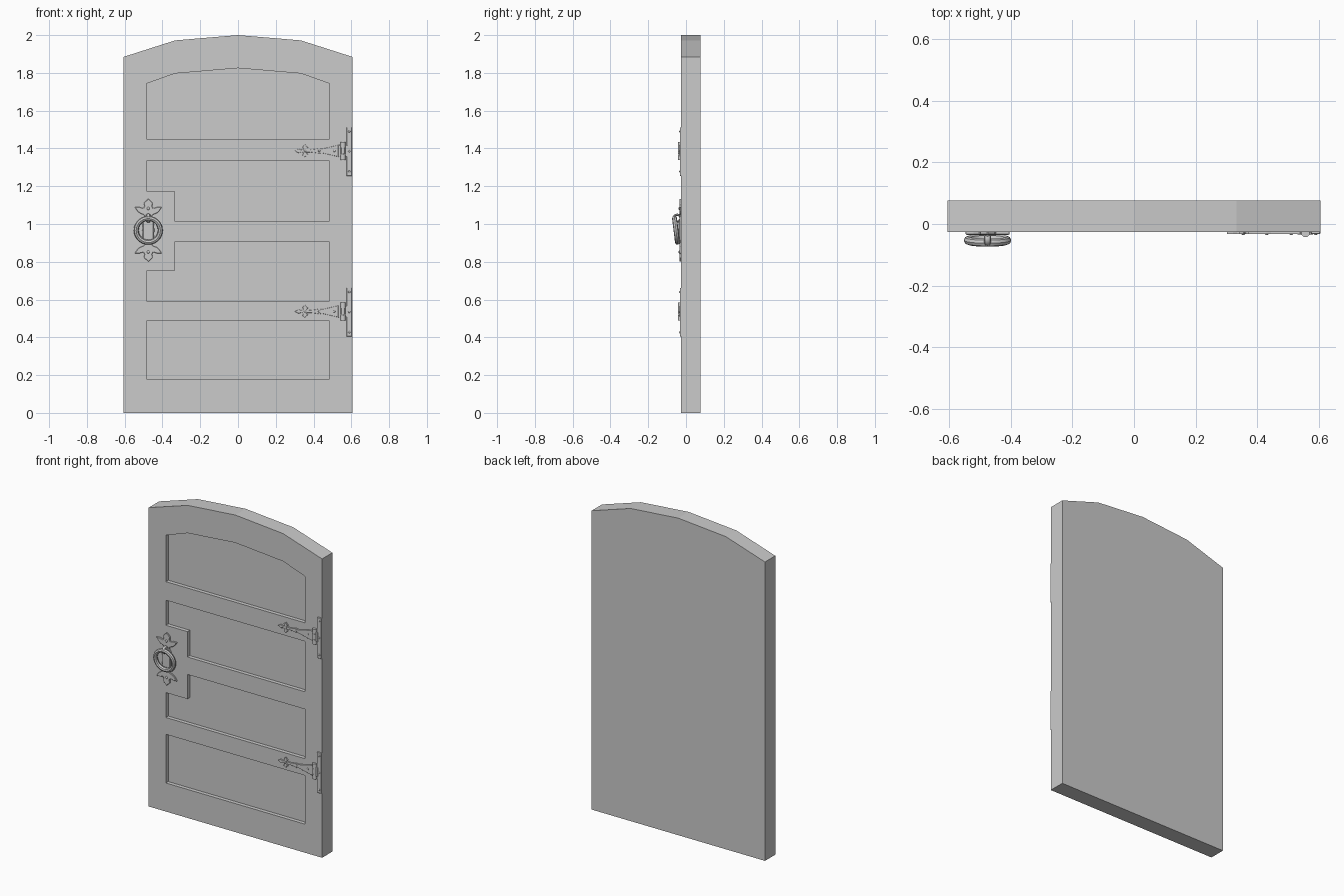
import bpy, bmesh, math

if "Cube" in bpy.data.objects:
    bpy.data.objects.remove(bpy.data.objects["Cube"])

FRONT, BACK = -0.026, 0.077


def prism(name, pts, y0, y1, bevel=0.0):
    """Extrude an (x, z) outline from y0 (front) to y1 (back)."""
    bm = bmesh.new()
    face = bm.faces.new([bm.verts.new((x, y0, z)) for x, z in pts])
    ext = bmesh.ops.extrude_face_region(bm, geom=[face])
    for v in ext["geom"]:
        if isinstance(v, bmesh.types.BMVert):
            v.co.y = y1
    bmesh.ops.recalc_face_normals(bm, faces=bm.faces)
    me = bpy.data.meshes.new(name)
    bm.to_mesh(me)
    bm.free()
    ob = bpy.data.objects.new(name, me)
    bpy.context.collection.objects.link(ob)
    if bevel:
        mod = ob.modifiers.new("edge", 'BEVEL')
        mod.width, mod.segments = bevel, 1
    return ob


def rect(x0, x1, z0, z1):
    return [(x0, z0), (x1, z0), (x1, z1), (x0, z1)]


def rivet(name, x, y, z, r):
    bpy.ops.mesh.primitive_uv_sphere_add(segments=10, ring_count=6, radius=r, location=(x, y, z))
    ob = bpy.context.object
    ob.name = name
    ob.scale.y = 0.7
    bpy.ops.object.shade_smooth()


# Door slab with a five-point arched top
door = prism("door_slab", [(-0.605, 0), (0.605, 0), (0.605, 1.885), (0.333, 1.972), (0, 2.0),
                           (-0.333, 1.972), (-0.605, 1.885)], FRONT, BACK)

# Recessed panels
W, N = 0.485, -0.335
panels = [
    [(-W, 1.45), (W, 1.45), (W, 1.743), (0.333, 1.797), (0, 1.825), (-0.333, 1.797), (-W, 1.743)],
    [(N, 1.015), (W, 1.015), (W, 1.333), (-W, 1.333), (-W, 1.175), (N, 1.175)],
    [(-W, 0.593), (W, 0.593), (W, 0.905), (N, 0.905), (N, 0.75), (-W, 0.75)],
    rect(-W, W, 0.18, 0.487),
]
bpy.context.view_layer.objects.active = door
for outline in panels:
    cutter = prism("panel_cutter", outline, FRONT - 0.05, FRONT + 0.024)
    cutter.hide_render = True
    mod = door.modifiers.new("panel", 'BOOLEAN')
    mod.operation, mod.solver, mod.object = 'DIFFERENCE', 'EXACT', cutter
    bpy.ops.object.modifier_apply(modifier=mod.name)
    bpy.data.objects.remove(cutter)

# Handle back plate: a quarter outline mirrored both ways
HX, HZ = -0.475, 0.967
q = [(0.032, 0), (0.03, 0.05), (0.016, 0.068), (0.024, 0.082), (0.045, 0.09), (0.058, 0.102),
     (0.072, 0.122), (0.045, 0.122), (0.026, 0.116), (0.02, 0.128), (0.024, 0.144), (0.012, 0.155)]
half = [(x, -z) for x, z in reversed(q[1:])] + q
outline = [(0, -0.167)] + half + [(0, 0.167)] + [(-x, z) for x, z in reversed(half)]
prism("handle_plate", [(HX + x, HZ + z) for x, z in outline], FRONT - 0.009, FRONT + 0.002, 0.002)
prism("handle_boss", rect(HX - 0.027, HX + 0.027, HZ - 0.05, HZ + 0.05),
      FRONT - 0.013, FRONT, 0.002)
for s in (-1, 1):
    rivet("handle_rivet", HX, FRONT - 0.009, HZ + s * 0.115, 0.008)

# Ring pull, bottom leaning outward, and the eye that holds it
bpy.ops.mesh.primitive_torus_add(major_segments=28, minor_segments=8, major_radius=0.064,
                                 minor_radius=0.013, location=(HX, -0.053, HZ),
                                 rotation=(math.radians(97), 0, 0))
bpy.context.object.name = "ring_pull"
bpy.ops.object.shade_smooth_by_angle()
bpy.ops.mesh.primitive_torus_add(major_segments=16, minor_segments=8, major_radius=0.018,
                                 minor_radius=0.006, location=(HX, -0.047, HZ + 0.064),
                                 rotation=(0, math.radians(90), 0))
bpy.context.object.name = "ring_eye"
bpy.context.object.scale.z = 1.8
bpy.ops.object.shade_smooth_by_angle()

# Strap hinges: upper half outline mirrored in z
strap = [(0.32, 0.011), (0.335, 0.006), (0.347, 0.01), (0.341, 0.022), (0.356, 0.034),
         (0.364, 0.021), (0.372, 0.019), (0.36, 0.008), (0.385, 0.007), (0.41, 0.01),
         (0.43, 0.014), (0.445, 0.011), (0.54, 0.033)]
for z in (1.385, 0.535):
    pts = [(0.3, 0)] + strap + [(x, -dz) for x, dz in reversed(strap)]
    prism("hinge_strap", [(x, z + 0.002 + dz) for x, dz in pts], FRONT - 0.007, FRONT + 0.002, 0.001)
    prism("hinge_leaf", rect(0.574, 0.604, z - 0.13, z + 0.127), FRONT - 0.007, FRONT + 0.002, 0.002)
    prism("hinge_tab", rect(0.53, 0.58, z - 0.028, z + 0.032), FRONT - 0.008, FRONT, 0.001)
    # Knuckle in three stacked barrels
    for dz, h in ((-0.031, 0.03), (0.002, 0.034), (0.035, 0.03)):
        bpy.ops.mesh.primitive_cylinder_add(vertices=12, radius=0.014, depth=h,
                                            location=(0.556, FRONT - 0.003, z + dz))
        bpy.context.object.name = "hinge_knuckle"
        bpy.ops.object.shade_smooth_by_angle()
    for x, dz in ((0.355, 0.002), (0.43, 0.002), (0.51, 0.002),
                  (0.589, 0.105), (0.589, 0.0), (0.589, -0.108)):
        rivet("hinge_rivet", x, FRONT - 0.006, z + dz, 0.006)
